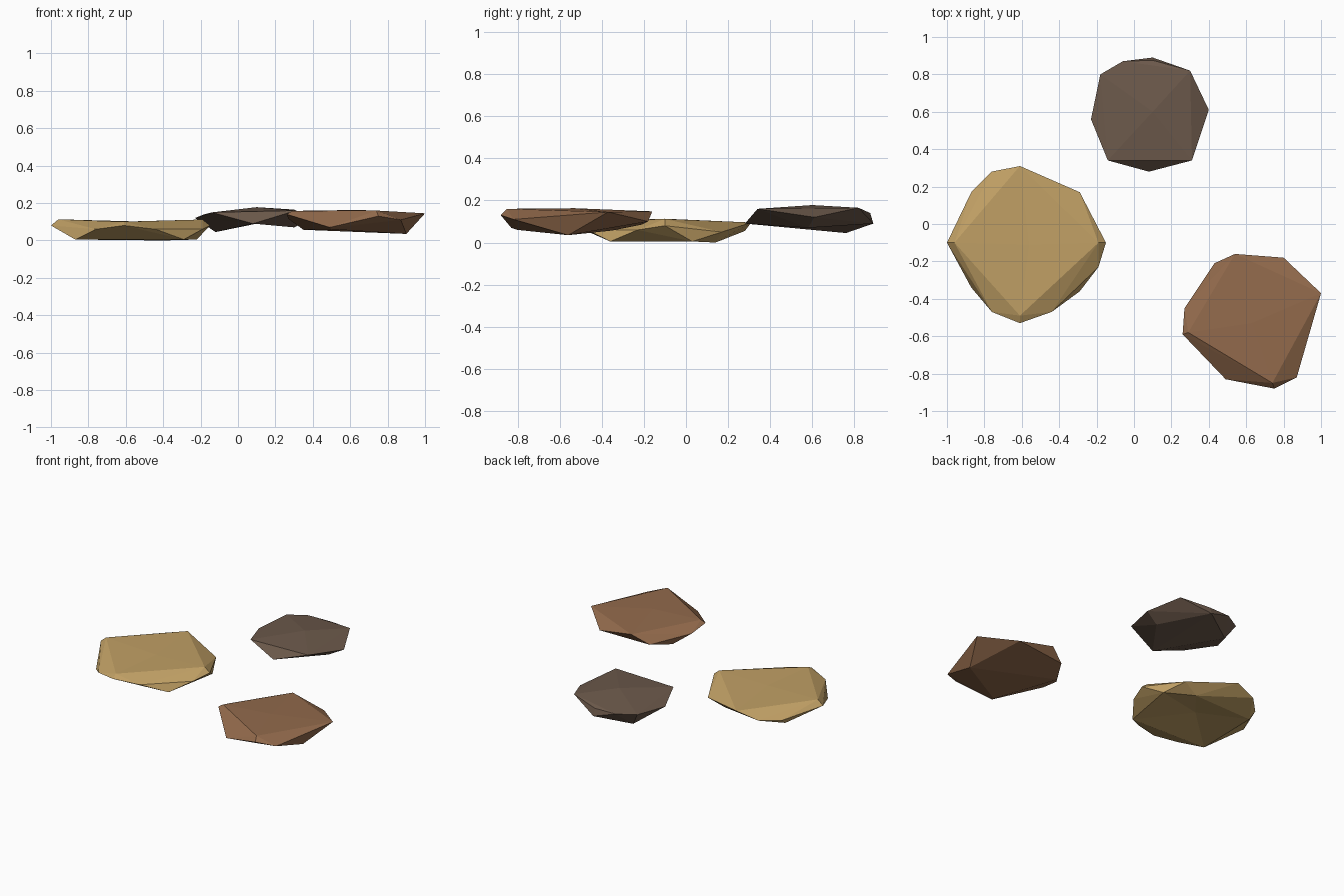
import bpy, bmesh
from mathutils import Vector


def rock(name, colour, rim, top, bottom, dips=()):
    """Faceted flat stone: hull of the corners; each dip (corner, new height) then dents one corner."""
    bm = bmesh.new()
    for co in rim + top + bottom + [d[0] for d in dips]:
        bm.verts.new(co)
    bmesh.ops.convex_hull(bm, input=bm.verts)
    loose = [v for v in bm.verts if not v.link_faces]
    bmesh.ops.delete(bm, geom=loose, context='VERTS')
    for co, z in dips:
        v = min(bm.verts, key=lambda v: (v.co - Vector(co)).length)
        v.co.z = z
    bmesh.ops.recalc_face_normals(bm, faces=bm.faces)
    mesh = bpy.data.meshes.new(name)
    bm.to_mesh(mesh)
    bm.free()
    mat = bpy.data.materials.new(name + "_colour")
    mat.diffuse_color = (*colour, 1)
    mesh.materials.append(mat)
    bpy.context.collection.objects.link(bpy.data.objects.new(name, mesh))


# Large sandy stone, lowest of the three, dented above and below
rock("sandy_stone", (0.53, 0.35, 0.13),
     rim=[(-1, -.10, .08), (-.87, .17, .045), (-.76, .28, .055), (-.61, .31, .095),
          (-.29, .17, .05), (-.15, -.10, .08), (-.19, -.23, .06), (-.29, -.36, .005),
          (-.44, -.47, .06), (-.61, -.53, .08), (-.76, -.47, .06), (-.87, -.34, .005)],
     top=[(-.96, -.10, .113), (-.61, -.49, .10), (-.19, -.10, .112)],
     bottom=[(-.86, .12, .005), (-.22, .03, .005), (-.40, .14, .0)],
     dips=[((-.56, -.11, .15), .102), ((-.58, -.08, -.04), .04)])

# Small grey-brown stone at the back, hollow underneath
rock("grey_stone", (0.15, 0.10, 0.07),
     rim=[(-.23, .56, .12), (-.18, .80, .14), (-.06, .87, .14), (.10, .89, .09),
          (.30, .82, .165), (.40, .61, .12), (.31, .34, .16), (.08, .28, .09),
          (-.14, .34, .15)],
     top=[(.10, .875, .14)],
     bottom=[(-.12, .76, .045), (.30, .58, .07)],
     dips=[((.10, .60, .20), .178), ((.09, .60, .02), .09)])

# Reddish brown stone at the front right
rock("brown_stone", (0.29, 0.145, 0.072),
     rim=[(.26, -.59, .14), (.27, -.45, .115), (.43, -.21, .085), (.54, -.16, .148),
          (.80, -.18, .10), (1.0, -.37, .145), (.87, -.82, .11), (.75, -.88, .13),
          (.49, -.83, .07)],
     top=[(.74, -.85, .16), (.29, -.58, .158)],
     bottom=[(.90, -.56, .035), (.35, -.35, .057), (.50, -.80, .06)],
     dips=[((.63, -.53, .20), .163)])
